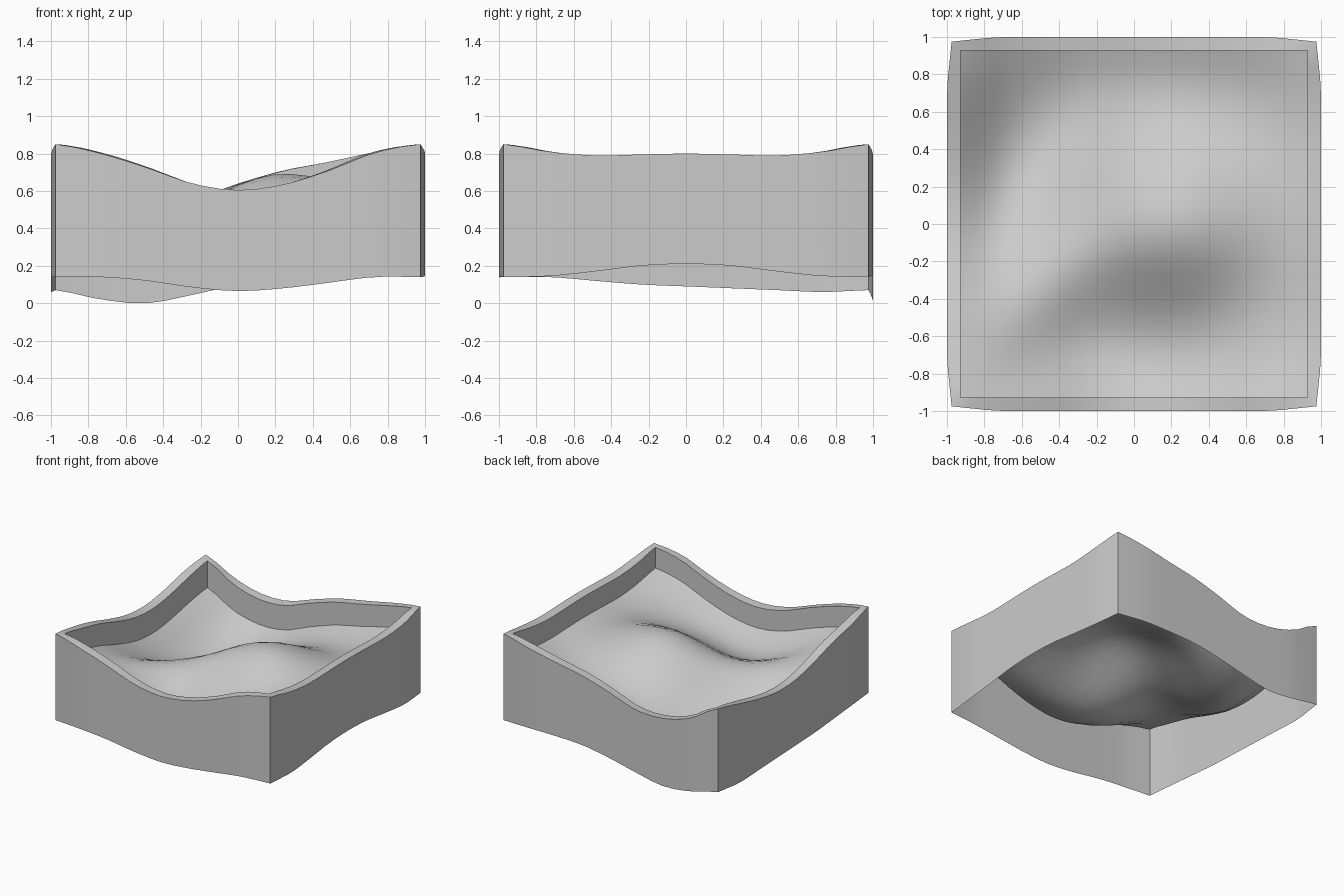
import bpy
import bmesh
import math

if "Cube" in bpy.data.objects:
    bpy.data.objects.remove(bpy.data.objects["Cube"], do_unlink=True)

STEPS = 20          # segments along each side
INNER = 0.927       # half width of the inside opening

# Edge heights in hundredths, evenly spaced along +x or +y
TOP = {
    "front": (85, 80, 72.5, 64, 60.5, 63.5, 71, 80.5, 85),
    "back": (75.5, 62, 55.5, 56, 64, 71, 75.5, 80.5, 85),
    "left": (85, 80.5, 75.5, 68.5, 63, 62, 65.5, 71, 75.5),
    "right": (85, 81, 79, 79.5, 80, 79.5, 79, 81, 85),
}
BOTTOM = {
    "front": (14, 14, 12, 8.5, 6.5, 8, 11, 14, 14),
    "back": (7, 2, 0, 4.5, 10, 14, 15, 15, 14),
    "left": (14, 14, 12, 10, 9, 8, 7, 6, 7),
    "right": (14, 14.5, 17, 20, 21, 20, 17, 14.5, 14),
}


def wave(points, t):
    """Smooth curve through evenly spaced heights, t from -1 to 1."""
    f = (t + 1) / 2 * (len(points) - 1)
    i = min(int(f), len(points) - 2)
    k = f - i
    a, d = points[max(i - 1, 0)], points[min(i + 2, len(points) - 1)]
    b, c = points[i], points[i + 1]
    bend = (2 * a - 5 * b + 4 * c - d) * k * k + (3 * b - a - 3 * c + d) * k ** 3
    return (b + 0.5 * ((c - a) * k + bend)) / 100


def outer(t):
    """Position along a side and its distance out, tapering at corners."""
    return t * 0.975, 1 - 0.025 * max(0, abs(t) - 0.75) / 0.25


def back_left(u, v):
    return (1 - u) * (1 + v) / 4


def lip(u, v):
    """Small fall of the rim toward the inside."""
    return 0.004 + 0.016 * back_left(u, v) ** 4


def drop(u, v):
    return 0.17 + 0.05 * back_left(u, v)


def hill(x, y):
    return math.exp(-(x * x + y * y) / 2)


def floor_height(u, v):
    """Blend the four rim curves, lower them, add the mound and the hollows."""
    s, r = (u + 1) / 2, (v + 1) / 2
    across = (1 - r) * wave(TOP["front"], u) + r * wave(TOP["back"], u)
    along = (1 - s) * wave(TOP["left"], v) + s * wave(TOP["right"], v)
    front = (1 - s) * wave(TOP["front"], -1) + s * wave(TOP["front"], 1)
    back = (1 - s) * wave(TOP["back"], -1) + s * wave(TOP["back"], 1)
    base = across + along - (1 - r) * front - r * back
    # The crest curls forward at its left end
    w = v - 0.01 + 0.8 * min(u, 0) ** 2
    mound = hill((u - 0.1) / (0.62 if u < 0.1 else 0.48),
                 w / (0.36 if w < 0 else 0.42))
    side_hollow = hill((u + 0.68) / 0.34, (v - 0.35) / 0.5)
    front_hollow = hill((u + 0.55) / 0.35, (v + 0.75) / 0.3)
    fade = (1 - u ** 4) * (1 - v ** 4)
    swell = 0.4 * mound - 0.07 * side_hollow - 0.05 * front_hollow - 0.08
    return base - lip(u, v) - drop(u, v) + fade * swell


def make_object(name, bm, material):
    bmesh.ops.remove_doubles(bm, verts=bm.verts, dist=0.0005)
    mesh = bpy.data.meshes.new(name)
    bm.to_mesh(mesh)
    bm.free()
    mesh.materials.append(material)
    obj = bpy.data.objects.new(name, mesh)
    bpy.context.collection.objects.link(obj)
    bpy.ops.object.select_all(action="DESELECT")
    obj.select_set(True)
    bpy.context.view_layer.objects.active = obj
    bpy.ops.object.shade_smooth_by_angle(angle=math.radians(30))


grey = bpy.data.materials.new("plain grey")
grey.use_nodes = True
grey.diffuse_color = (0.6, 0.6, 0.6, 1)
shader = next(n for n in grey.node_tree.nodes if n.type == "BSDF_PRINCIPLED")
shader.inputs["Base Color"].default_value = grey.diffuse_color

ticks = [2 * i / STEPS - 1 for i in range(STEPS + 1)]

# Walls: outer skin, rim and inner skin, with an open underside
bm = bmesh.new()
for side in TOP:
    sign = 1 if side in ("back", "right") else -1
    lengthwise = side in ("left", "right")

    def place(along, out, z):
        return (sign * out, along, z) if lengthwise else (along, sign * out, z)

    columns = []
    for t in ticks:
        high = wave(TOP[side], t)
        along, out = outer(t)
        u, v, _ = place(t, 1, 0)
        edge = high - lip(u, v)
        section = [
            (along, out, wave(BOTTOM[side], t)),
            (along, out, high),
            (t * INNER, INNER, edge),
            (t * INNER, INNER, edge - drop(u, v)),
        ]
        columns.append([bm.verts.new(place(*p)) for p in section])
    for a, b in zip(columns, columns[1:]):
        for k in range(3):
            quad = [a[k], b[k], b[k + 1], a[k + 1]]
            if side in ("left", "back"):
                quad.reverse()
            bm.faces.new(quad)
make_object("tray_walls", bm, grey)

# Floor: a rolling sheet hung from the inner skin
bm = bmesh.new()
rows = [[bm.verts.new((u * INNER, v * INNER, floor_height(u, v)))
         for u in ticks] for v in ticks]
for low, up in zip(rows, rows[1:]):
    for i in range(STEPS):
        bm.faces.new((low[i], low[i + 1], up[i + 1], up[i]))
make_object("rolling_floor", bm, grey)
